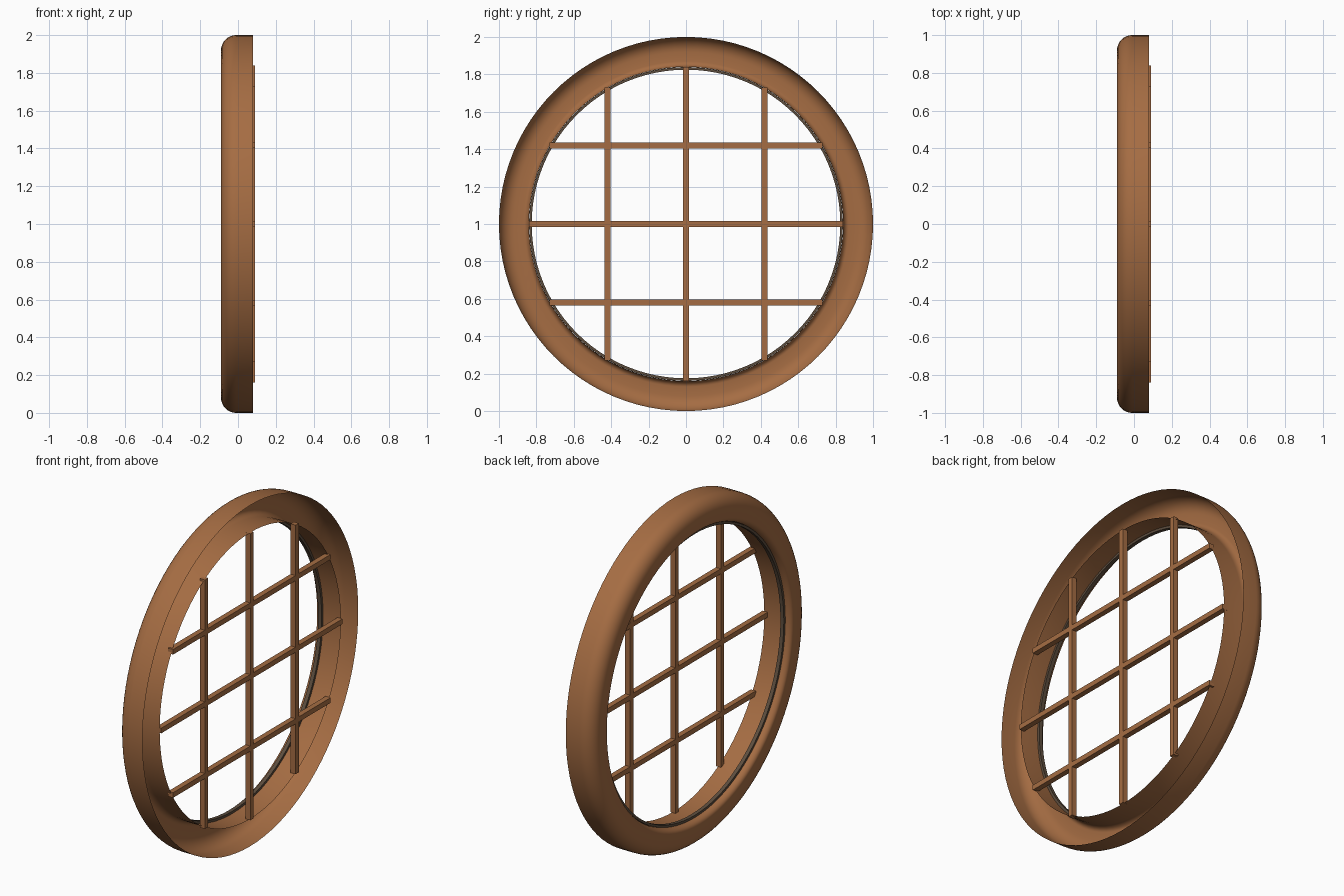
import bpy, bmesh, math

if "Cube" in bpy.data.objects:
    bpy.data.objects.remove(bpy.data.objects["Cube"])


def material(name, colour):
    mat = bpy.data.materials.new(name)
    mat.diffuse_color = (*colour, 1)
    mat.use_nodes = True
    mat.node_tree.nodes["Principled BSDF"].inputs["Base Color"].default_value = mat.diffuse_color
    return mat


wood = material("warm_brown_wood", (0.378, 0.152, 0.056))
dark = material("dark_brown_seal", (0.11, 0.075, 0.048))


def finish(bm, name, mat, angle=None):
    mesh = bpy.data.meshes.new(name)
    bm.to_mesh(mesh)
    bm.free()
    mesh.materials.append(mat)
    obj = bpy.data.objects.new(name, mesh)
    bpy.context.collection.objects.link(obj)
    if angle:
        bpy.ops.object.select_all(action='DESELECT')
        obj.select_set(True)
        bpy.context.view_layer.objects.active = obj
        bpy.ops.object.shade_smooth_by_angle(angle=math.radians(angle))


def arc(cx, cr, rx, rr, a0, a1, n):
    angles = [math.radians(a0 + (a1 - a0) * i / n) for i in range(n + 1)]
    return [(cx - rx * math.sin(a), cr + rr * math.cos(a)) for a in angles]


def revolve(name, profile, mat, steps=96):
    """Turn an (x, radius) profile around the x axis; it runs from the outside inwards."""
    bm = bmesh.new()
    rings = []
    for s in range(steps):
        t = 2 * math.pi * s / steps
        rings.append([bm.verts.new((x, r * math.sin(t), 1 + r * math.cos(t))) for x, r in profile])
    for s in range(steps):
        a, b = rings[s], rings[(s + 1) % steps]
        for i in range(len(profile) - 1):
            bm.faces.new((a[i], b[i], b[i + 1], a[i + 1]))
    # the first strip is an outer wall, so it must face away from the axis
    bm.normal_update()
    bm.faces.ensure_lookup_table()
    f = bm.faces[0]
    c = f.calc_center_median()
    if f.normal.y * c.y + f.normal.z * (c.z - 1) < 0:
        bmesh.ops.reverse_faces(bm, faces=bm.faces[:])
    finish(bm, name, mat, 35)


# Round frame: hollow moulding, open at the back
profile = [(0.08, 1.0)]
profile += arc(-0.01, 0.92, 0.08, 0.08, 0, 90, 8)        # outer rounding
profile += arc(-0.05, 0.87, 0.04, 0.03, 90, 180, 6)      # inner rounding
profile += [(0.08, 0.84)]                                # inner wall
revolve("round_frame", profile, wood)

# Thin seal ring inside the opening
revolve("seal_ring", [(-0.035, 0.839), (-0.057, 0.839), (-0.057, 0.825),
                      (-0.035, 0.825), (-0.035, 0.839)], dark)


# Lattice bars crossing the opening
def bar(name, offset, half, vertical):
    bm = bmesh.new()
    bmesh.ops.create_cube(bm, size=1)
    size = (0.032, 0.03, 2 * half) if vertical else (0.032, 2 * half, 0.03)
    pos = (0.074, offset, 1) if vertical else (0.074, 0, 1 + offset)
    for v in bm.verts:
        v.co = [p + q * d for p, q, d in zip(pos, v.co, size)]
    finish(bm, name, wood)


for i, (offset, half) in enumerate([(-0.42, 0.73), (0, 0.84), (0.42, 0.73)]):
    bar(f"vertical_bar_{i + 1}", offset, half, True)
    bar(f"horizontal_bar_{i + 1}", offset, half, False)
